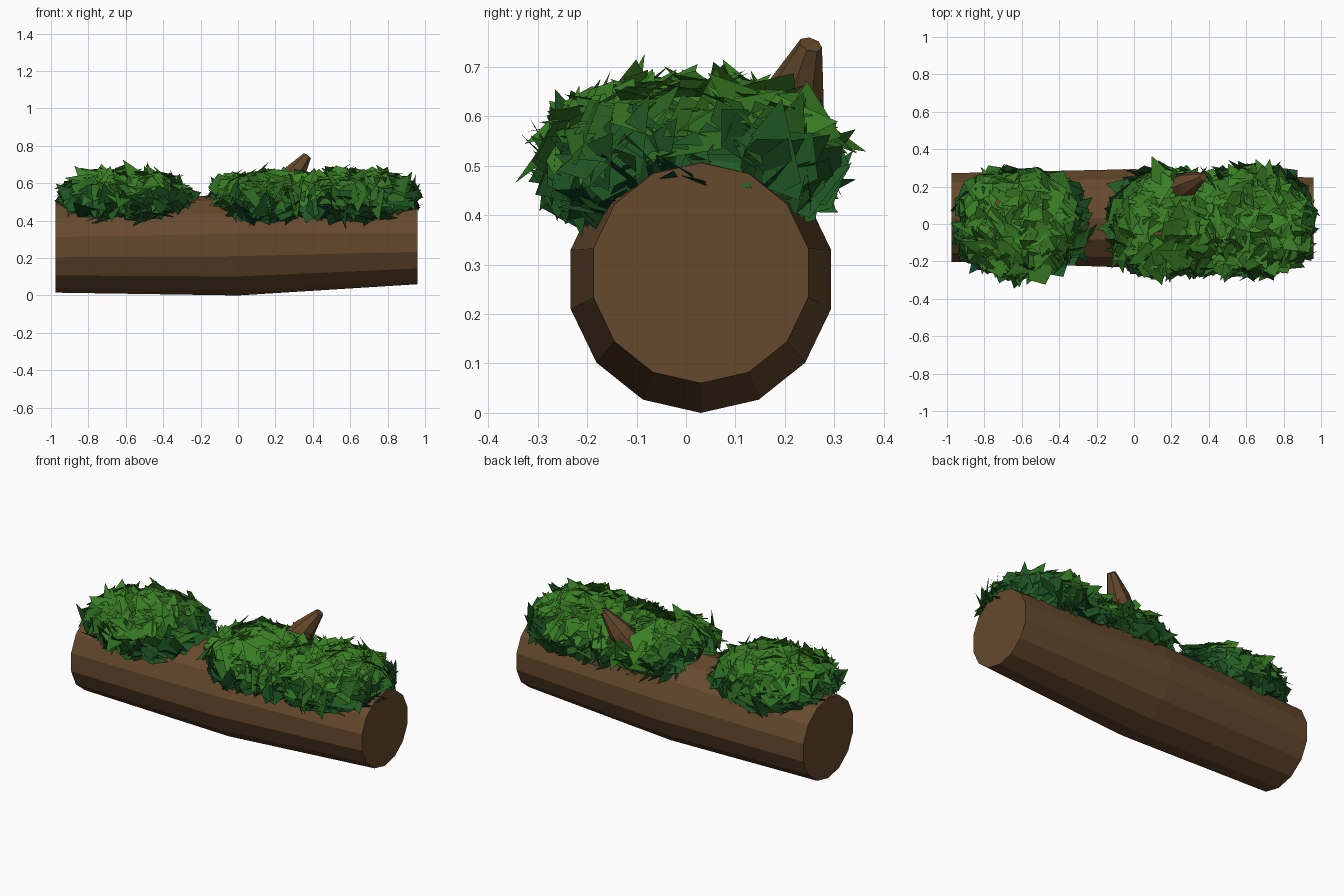
import bpy, bmesh, math, random
from mathutils import Vector

if "Cube" in bpy.data.objects:
    bpy.data.objects.remove(bpy.data.objects["Cube"])

random.seed(11)


def material(name, rgb):
    m = bpy.data.materials.new(name)
    m.diffuse_color = (*[(c / 255) ** 2.2 for c in rgb], 1)
    m.use_nodes = True
    m.node_tree.nodes["Principled BSDF"].inputs["Base Color"].default_value = m.diffuse_color
    return m


BARK = material("bark brown", (102, 75, 49))
GREENS = [material("light leaf green", (60, 125, 41)),
          material("mid leaf green", (48, 106, 38)),
          material("dark leaf green", (38, 92, 42)),
          material("deep shade green", (20, 66, 48))]


def finish(name, bm, mats):
    me = bpy.data.meshes.new(name)
    bm.to_mesh(me)
    bm.free()
    for m in mats:
        me.materials.append(m)
    ob = bpy.data.objects.new(name, me)
    bpy.context.collection.objects.link(ob)
    return ob


def loft(name, rings, sides, u_axis, v_axis):
    """Closed tube through (centre, radius) rings lying in the u/v plane."""
    bm = bmesh.new()
    u, v = Vector(u_axis), Vector(v_axis)
    loops = []
    for c, r in rings:
        loops.append([bm.verts.new(Vector(c) + r * (math.cos(a) * u + math.sin(a) * v))
                      for a in (2 * math.pi * i / sides for i in range(sides))])
    for a, b in zip(loops, loops[1:]):
        for i in range(sides):
            j = (i + 1) % sides
            bm.faces.new((a[i], a[j], b[j], b[i]))
    bm.faces.new(loops[0][::-1])
    bm.faces.new(loops[-1])
    bmesh.ops.recalc_face_normals(bm, faces=bm.faces)
    return finish(name, bm, [BARK])


# Fallen log: 14 sides, thickest in the middle
loft("log", [((-0.975, 0.035, 0.258), 0.243), ((0, 0.03, 0.27), 0.27),
             ((0.96, 0.03, 0.283), 0.223)], 14, (0, 0, -1), (0, 1, 0))

# Broken branch stub leaning right and back
base, tip = Vector((0.17, 0.16, 0.46)), Vector((0.370, 0.252, 0.745))
d = (tip - base).normalized()
u = d.cross(Vector((0, 0, 1))).normalized()
loft("branch_stub", [(base, 0.085), (base.lerp(tip, 0.62), 0.064), (tip, 0.024)],
     7, u, d.cross(u))


# Leaf clumps: kite-shaped cards scattered over a rounded, boxy dome
def clump(name, centre, radii, count):
    bm = bmesh.new()
    c, rad = Vector(centre), Vector(radii)
    for k in range(count):
        z = random.uniform(-0.75, 1)
        a = k * 2.39996
        s = math.sqrt(1 - z * z)
        n = Vector((s * math.cos(a), s * math.sin(a), z))
        p_norm = sum(abs(t) ** 2.6 for t in n) ** (1 / 2.6)
        depth = random.uniform(0.82, 1.0)
        p = c + Vector([n[i] * rad[i] for i in range(3)]) * (depth / p_norm)
        out = Vector([n[i] / rad[i] for i in range(3)]).normalized()
        jit = Vector([random.uniform(-1, 1) for _ in range(3)])
        face_n = (out + 0.55 * jit).normalized()
        way = Vector([random.uniform(-1, 1) for _ in range(3)])
        t = (way - way.dot(face_n) * face_n).normalized()
        w = face_n.cross(t)
        ln, wd = random.uniform(0.14, 0.22), random.uniform(0.05, 0.08)
        pts = [p - t * ln * 0.4, p + w * wd - t * ln * 0.12,
               p + t * ln * 0.6, p - w * wd - t * ln * 0.12]
        f = bm.faces.new([bm.verts.new(q) for q in pts])
        f.normal_update()
        if f.normal.dot(out) < 0:
            f.normal_flip()
        # Lighter over the top and crown, darker at the clump ends and underside
        h = n.z - 0.55 * abs(n.x) ** 2 + random.uniform(-0.15, 0.15)
        f.material_index = 0 if h > 0.25 else 1 if h > -0.05 else 2 if h > -0.75 else 3
    finish(name, bm, GREENS)


clump("leaf_clump_left", (-0.60, 0.005, 0.515), (0.335, 0.275, 0.14), 430)
clump("leaf_clump_middle", (0.15, 0.005, 0.51), (0.275, 0.275, 0.14), 350)
clump("leaf_clump_right", (0.63, 0.01, 0.515), (0.315, 0.28, 0.137), 410)
# Sparse leaves bridging the middle and right clumps
clump("leaf_bridge", (0.37, 0.0, 0.50), (0.15, 0.265, 0.14), 90)
